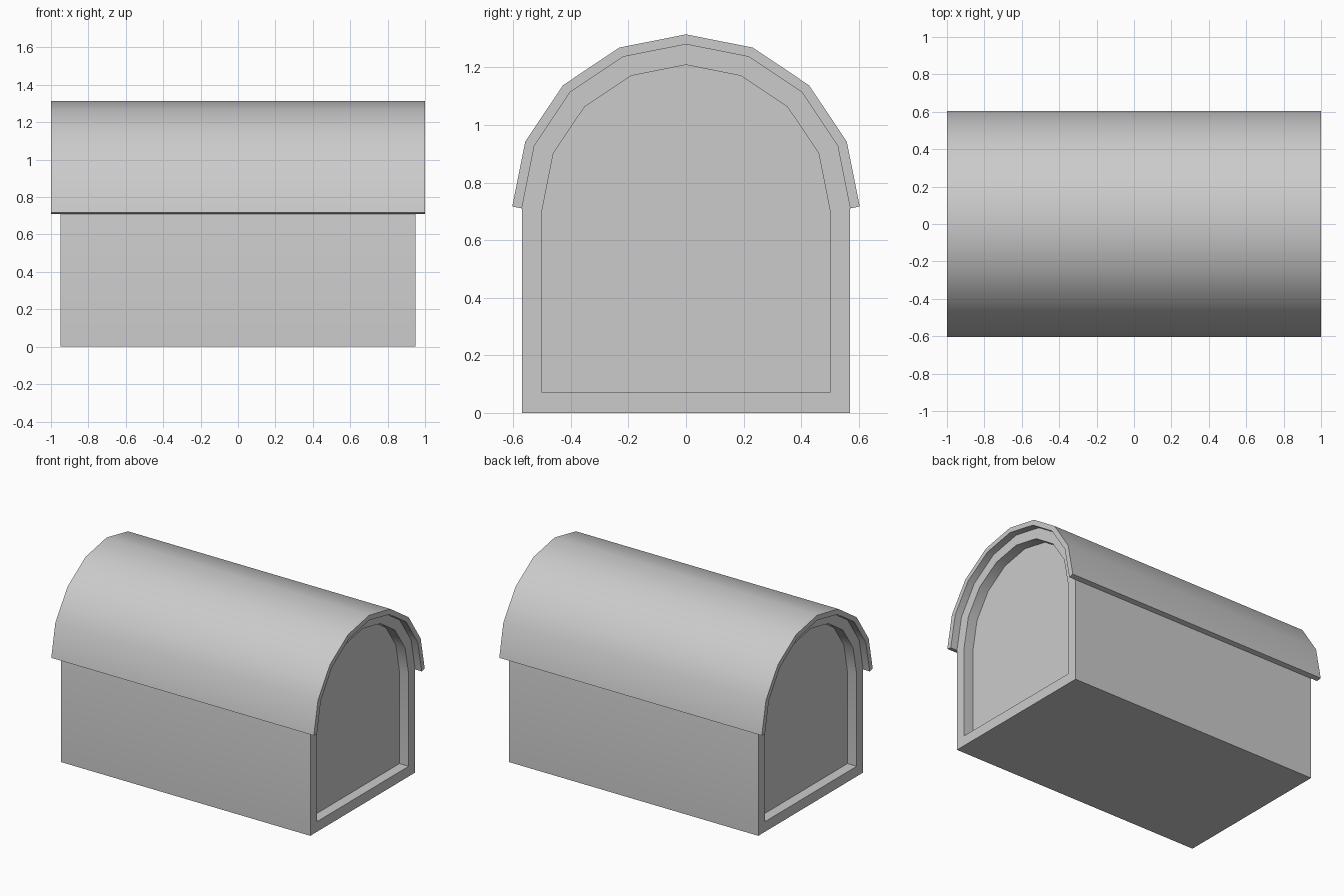
import bpy, bmesh, math
from mathutils import Vector

if "Cube" in bpy.data.objects:
    bpy.data.objects.remove(bpy.data.objects["Cube"])

R, SPRING, STEPS = 0.57, 0.71, 8      # arch radius, height of arch centre, facets
BODY_X, ROOF_X = 0.95, 1.0            # half lengths
RIM, RECESS, ROOF_T = 0.07, 0.07, 0.034


def arc(radius):
    """Points (y, z) of the half-round arch from +y to -y."""
    return [(radius * math.cos(math.pi * i / STEPS),
             SPRING + radius * math.sin(math.pi * i / STEPS)) for i in range(STEPS + 1)]


def prism(profile, half):
    """Extrude a (y, z) profile along x; returns the bmesh."""
    bm = bmesh.new()
    face = bm.faces.new([bm.verts.new((-half, y, z)) for y, z in profile])
    ext = bmesh.ops.extrude_face_region(bm, geom=[face], use_keep_orig=True)
    moved = [g for g in ext["geom"] if isinstance(g, bmesh.types.BMVert)]
    bmesh.ops.translate(bm, verts=moved, vec=(2 * half, 0, 0))
    bmesh.ops.recalc_face_normals(bm, faces=bm.faces[:])
    return bm


def finish(name, bm):
    mesh = bpy.data.meshes.new(name)
    bm.to_mesh(mesh)
    bm.free()
    ob = bpy.data.objects.new(name, mesh)
    bpy.context.collection.objects.link(ob)
    bpy.ops.object.select_all(action='DESELECT')
    ob.select_set(True)
    bpy.context.view_layer.objects.active = ob
    bpy.ops.object.shade_smooth_by_angle(angle=math.radians(30))
    return ob


# Arched body with a recessed panel in each end
bm = prism([(-R, 0), (R, 0)] + arc(R), BODY_X)
for end in [f for f in bm.faces if abs(f.normal.x) > 0.9]:
    inward = Vector((-math.copysign(RECESS, end.normal.x), 0, 0))
    bmesh.ops.inset_region(bm, faces=[end], thickness=RIM,
                           use_even_offset=True, use_boundary=True)
    panel = bmesh.ops.extrude_discrete_faces(bm, faces=[end])["faces"][0]
    bmesh.ops.translate(bm, verts=panel.verts[:], vec=inward)
bmesh.ops.recalc_face_normals(bm, faces=bm.faces[:])
finish("body", bm)

# Curved roof shell, its eaves cut square to the lowest facets
half_step = math.pi / STEPS / 2
outer = arc(R + ROOF_T / math.cos(half_step))
ey, ez = R + ROOF_T * math.cos(half_step), SPRING + ROOF_T * math.sin(half_step)
outer[0], outer[-1] = (ey, ez), (-ey, ez)
finish("roof", prism(outer + arc(R)[::-1], ROOF_X))
